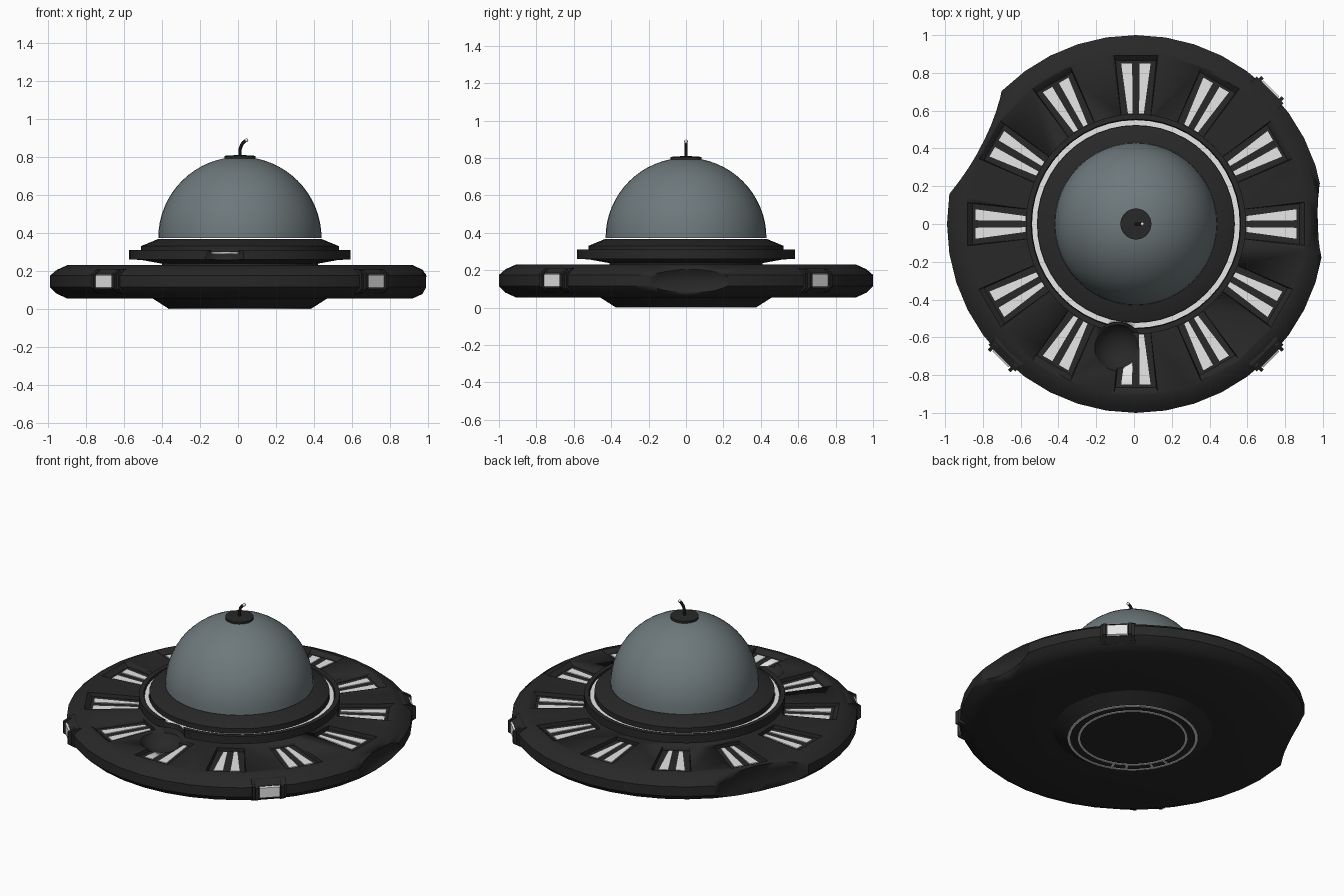
import bpy, bmesh, math
from mathutils import Matrix, Vector

if "Cube" in bpy.data.objects:
    bpy.data.objects.remove(bpy.data.objects["Cube"])

OFF = Vector((0.01, 0, 0))   # the dented hull sits slightly off centre


def material(name, rgb):
    m = bpy.data.materials.new(name)
    m.diffuse_color = (*rgb, 1)
    m.use_nodes = True
    m.node_tree.nodes["Principled BSDF"].inputs["Base Color"].default_value = m.diffuse_color
    return m


DARK = material("dark_metal", (0.021, 0.021, 0.021))
GLASS = material("dome_grey_blue", (0.155, 0.19, 0.20))
LIGHT = material("light_panel", (0.8, 0.8, 0.8))


def finish(name, bm, mat, angle=30):
    bmesh.ops.recalc_face_normals(bm, faces=bm.faces[:])
    me = bpy.data.meshes.new(name)
    bm.to_mesh(me)
    bm.free()
    me.transform(Matrix.Translation(OFF))
    me.materials.append(mat)
    ob = bpy.data.objects.new(name, me)
    bpy.context.collection.objects.link(ob)
    bpy.ops.object.select_all(action='DESELECT')
    ob.select_set(True)
    bpy.context.view_layer.objects.active = ob
    bpy.ops.object.shade_smooth_by_angle(angle=math.radians(angle))
    return ob


def lathe(name, profile, mat, n=40, closed=False):
    """Revolve (radius, z) points; open profiles are capped, closed ones make a ring."""
    bm = bmesh.new()
    rings = [[bm.verts.new((r * math.cos(2 * math.pi * i / n),
                            r * math.sin(2 * math.pi * i / n), z)) for i in range(n)]
             for r, z in profile]
    pairs = list(zip(rings, rings[1:]))
    if closed:
        pairs.append((rings[-1], rings[0]))
    else:
        bm.faces.new(rings[0])
        bm.faces.new(rings[-1])
    for a, b in pairs:
        for i in range(n):
            j = (i + 1) % n
            bm.faces.new((a[i], a[j], b[j], b[i]))
    return finish(name, bm, mat)


def prism(bm, a, b, angle):
    """Join two matching outlines, turned about z by angle (degrees)."""
    rot = Matrix.Rotation(math.radians(angle), 3, 'Z')
    va, vb = ([bm.verts.new(rot @ Vector(p)) for p in o] for o in (a, b))
    bm.faces.new(va)
    bm.faces.new(vb)
    for i in range(len(a)):
        j = (i + 1) % len(a)
        bm.faces.new((va[i], va[j], vb[j], vb[i]))


def trapezoid(r0, r1, lo0, hi0, lo1, hi1, z):
    return [(r0, lo0, z), (r1, lo1, z), (r1, hi1, z), (r0, hi0, z)]


def ellipsoid(name, centre, radii, angle):
    bm = bmesh.new()
    m = (Matrix.Rotation(math.radians(angle), 4, 'Z') @ Matrix.Translation(centre)
         @ Matrix.Diagonal((*radii, 1)))
    bmesh.ops.create_uvsphere(bm, u_segments=32, v_segments=20, radius=1, matrix=m)
    ob = finish(name, bm, DARK)
    ob.hide_render = True
    return ob


def cut(ob, *cutters):
    bpy.context.view_layer.objects.active = ob
    for c in cutters:
        mod = ob.modifiers.new("cut", 'BOOLEAN')
        mod.operation = 'DIFFERENCE'
        mod.solver = 'EXACT'
        mod.object = c
        bpy.ops.object.modifier_apply(modifier=mod.name)


# Saucer hull
hull = lathe("saucer_hull", [(0.38, 0.004), (0.46, 0.055), (0.91, 0.055), (0.965, 0.08),
                             (1.0, 0.115), (1.0, 0.175), (0.965, 0.205), (0.91, 0.23)], DARK)

# Twelve recessed panels, each with a pair of tapered lights
recess, lights = bmesh.new(), bmesh.new()
for k in range(12):
    prism(recess, trapezoid(0.575, 0.865, -0.078, 0.078, -0.108, 0.108, 0.208),
          trapezoid(0.575, 0.905, -0.08, 0.08, -0.12, 0.12, 0.24), 30 * k)
    for s in (-1, 1):
        prism(lights, trapezoid(0.585, 0.85, s * 0.017, s * 0.042, s * 0.02, s * 0.078, 0.205),
              trapezoid(0.585, 0.85, s * 0.017, s * 0.042, s * 0.02, s * 0.078, 0.213), 30 * k)
panel_cutter = finish("panel_cutter", recess, DARK)
panel_cutter.hide_render = True
panel_lights = finish("panel_lights", lights, LIGHT)

# Collar under the dome, with a channel holding the light ring
collar = lathe("collar", [(0.41, 0.21), (0.41, 0.238), (0.52, 0.258), (0.583, 0.26),
                          (0.583, 0.31), (0.555, 0.31), (0.552, 0.292), (0.522, 0.292),
                          (0.522, 0.33), (0.43, 0.368)], DARK, 48)
ring = lathe("collar_light_ring", [(0.524, 0.291), (0.55, 0.291), (0.55, 0.299), (0.524, 0.299)],
             LIGHT, 48, True)

# Dents: impact crater on top and two bites out of the rim
crater = ellipsoid("crater_cutter", (-0.095, -0.655, 0.285), (0.137, 0.137, 0.125), 0)
bite_left = ellipsoid("left_bite_cutter", (1.07, 0.1, 0.14), (0.165, 0.46, 0.26), 150)
bite_right = ellipsoid("right_bite_cutter", (1.08, 0.03, 0.14), (0.14, 0.32, 0.12), 0)
cut(hull, panel_cutter, crater, bite_left, bite_right)
cut(panel_lights, crater)
cut(collar, crater)
cut(ring, crater)
for c in (panel_cutter, crater, bite_left, bite_right):
    bpy.data.objects.remove(c)

# Rim lamps in dark brackets (the fourth was lost to the left bite)
frames, lamps = bmesh.new(), bmesh.new()


def lamp_profile(r, h, y):
    return [(0.9, y, 0.145 - h), (r - 0.04, y, 0.145 - h), (r, y, 0.145 - h * 0.6),
            (r, y, 0.145 + h * 0.6), (r - 0.04, y, 0.145 + h), (0.9, y, 0.145 + h)]


for ang in (45, 225, 315):
    prism(frames, lamp_profile(1.004, 0.066, -0.1), lamp_profile(1.004, 0.066, 0.1), ang)
    for s in (-1, 1):
        prism(frames, lamp_profile(1.024, 0.06, s * 0.066), lamp_profile(1.024, 0.06, s * 0.085), ang)
    prism(lamps, lamp_profile(1.014, 0.053, -0.06), lamp_profile(1.014, 0.053, 0.06), ang)
finish("rim_lamp_brackets", frames, DARK)
finish("rim_lamps", lamps, LIGHT)

# Glass dome
dome = [(0.43 * math.cos(math.pi / 2 * i / 16), 0.373 + 0.428 * math.sin(math.pi / 2 * i / 16))
        for i in range(16)]
lathe("dome", dome, GLASS, 48)

# Dome cap and bent antenna
lathe("dome_cap", [(0.082, 0.793), (0.082, 0.806), (0.02, 0.81)], DARK, 32)
path = [(0, 0.8), (0.001, 0.84), (0.008, 0.862), (0.018, 0.876), (0.032, 0.888)]
bm = bmesh.new()
for (x0, z0), (x1, z1) in zip(path, path[1:]):
    a, b = Vector((x0, 0, z0)), Vector((x1, 0, z1))
    m = Matrix.Translation((a + b) / 2) @ (b - a).to_track_quat('Z', 'Y').to_matrix().to_4x4()
    bmesh.ops.create_cone(bm, cap_ends=True, segments=10, radius1=0.009, radius2=0.008,
                          depth=(b - a).length + 0.003, matrix=m)
finish("antenna", bm, DARK)
bm = bmesh.new()
bmesh.ops.create_uvsphere(bm, u_segments=12, v_segments=8, radius=0.01,
                          matrix=Matrix.Translation((0.034, 0, 0.888)))
finish("antenna_tip", bm, LIGHT)

# Light rings and short spokes on the underside
for name, r0, r1 in (("outer_belly_ring", 0.363, 0.378), ("inner_belly_ring", 0.305, 0.317)):
    lathe(name, [(r0, 0), (r1, 0), (r1, 0.006), (r0, 0.006)], LIGHT, 48, True)
bm = bmesh.new()
for ang in (196, 211, 236, 250):
    prism(bm, trapezoid(0.315, 0.365, -0.006, 0.006, -0.006, 0.006, 0.0),
          trapezoid(0.315, 0.365, -0.006, 0.006, -0.006, 0.006, 0.006), ang)
finish("belly_spokes", bm, LIGHT)
